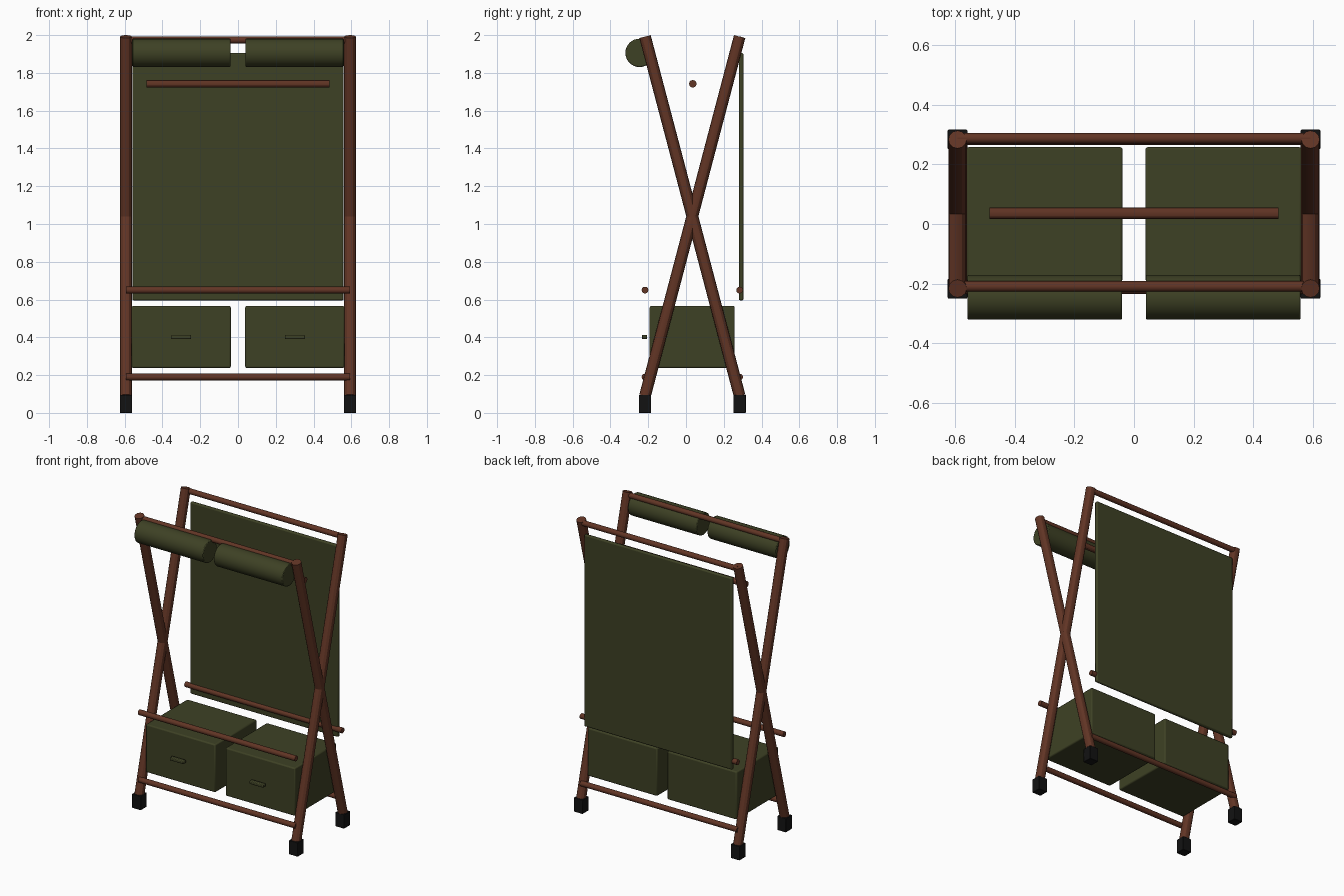
import bpy
from mathutils import Vector

cube = bpy.data.objects.get("Cube")
if cube:
    bpy.data.objects.remove(cube, do_unlink=True)


def material(name, rgb):
    m = bpy.data.materials.new(name)
    m.use_nodes = True
    m.diffuse_color = (*rgb, 1)
    m.node_tree.nodes["Principled BSDF"].inputs["Base Color"].default_value = (*rgb, 1)
    return m


wood = material("reddish_wood", (0.12, 0.035, 0.018))
canvas = material("olive_canvas", (0.048, 0.053, 0.018))
rubber = material("black_rubber", (0.006, 0.006, 0.006))


def finish(name, mat, bevel=0):
    ob = bpy.context.object
    ob.name = name
    ob.data.materials.append(mat)
    if bevel:
        mod = ob.modifiers.new("soft_edges", "BEVEL")
        mod.width = bevel
        mod.segments = 2
    bpy.ops.object.shade_smooth_by_angle()
    return ob


def rod(name, start, end, radius, mat, sides=12, bevel=0):
    a, b = Vector(start), Vector(end)
    bpy.ops.mesh.primitive_cylinder_add(vertices=sides, radius=radius,
                                        depth=(b - a).length, location=(a + b) / 2)
    bpy.context.object.rotation_euler = (b - a).to_track_quat("Z", "Y").to_euler()
    return finish(name, mat, bevel)


def box(name, center, size, mat, bevel):
    bpy.ops.mesh.primitive_cube_add(size=1, location=center)
    bpy.context.object.scale = size
    bpy.ops.object.transform_apply(location=False, rotation=False, scale=True)
    return finish(name, mat, bevel)


LEG_X = 0.593
FRONT, BACK = -0.217, 0.284

# Crossed legs, feet and the two drawer and roll sets
for side, s in (("left", 1), ("right", -1)):
    for end, y0, y1 in (("front", FRONT, BACK), ("back", BACK, FRONT)):
        rod(f"{side}_{end}_leg", (s * LEG_X, y0, 0.09), (s * LEG_X, y1, 1.992), 0.031, wood)
        box(f"{side}_{end}_foot", (s * LEG_X, y0, 0.048), (0.066, 0.066, 0.096), rubber, 0.003)
    box(f"{side}_storage_box", (s * 0.301, 0.033, 0.402), (0.526, 0.45, 0.328), canvas, 0.008)
    box(f"{side}_box_handle", (s * 0.301, -0.22, 0.402), (0.106, 0.028, 0.022), canvas, 0.005)
    rod(f"{side}_canvas_roll", (s * 0.04, -0.246, 1.906), (s * 0.56, -0.246, 1.906),
        0.075, canvas, 32, 0.005)

# Cross rails joining both leg frames
for end, y, top_y in (("front", FRONT, -0.21), ("back", BACK, 0.288)):
    for level, z, ry in (("lower", 0.19, y), ("middle", 0.65, y), ("top", 1.974, top_y)):
        rod(f"{end}_{level}_rail", (-LEG_X, ry, z), (LEG_X, ry, z), 0.018, wood)

# Hanging rod and canvas back
rod("hanging_rod", (-0.485, 0.036, 1.742), (0.485, 0.036, 1.742), 0.02, wood)
box("back_panel", (0, 0.292, 1.25), (1.118, 0.024, 1.31), canvas, 0.008)
